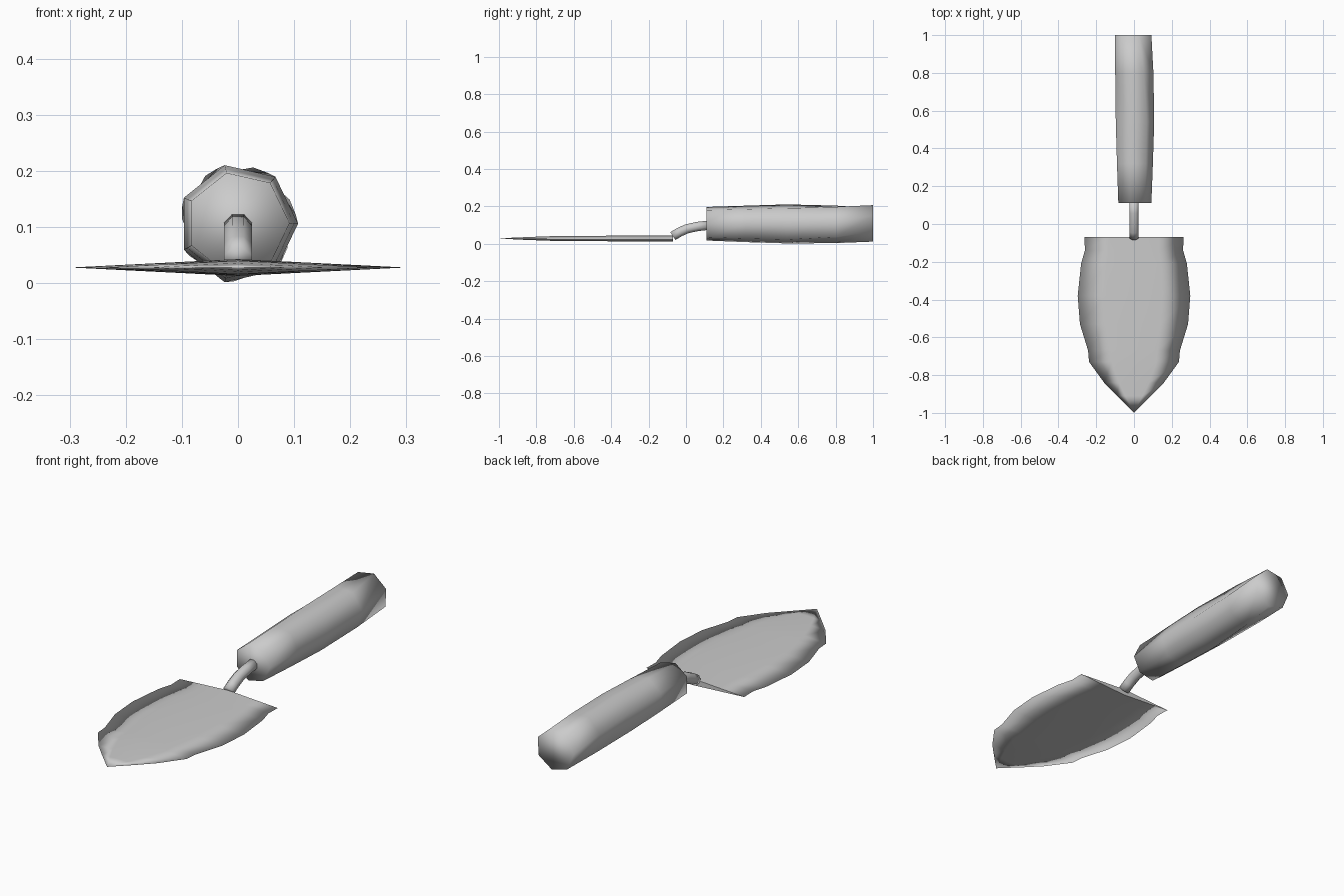
import bpy, bmesh, math
from mathutils import Vector

if "Cube" in bpy.data.objects:
    bpy.data.objects.remove(bpy.data.objects["Cube"])


def loft(name, rings, tip=None, sharp_start=False):
    """Skin closed rings in order; close with end caps or a tip point."""
    bm = bmesh.new()
    rows = [[bm.verts.new(p) for p in ring] for ring in rings]
    n = len(rows[0])
    for a, b in zip(rows, rows[1:]):
        for i in range(n):
            j = (i + 1) % n
            bm.faces.new((a[i], a[j], b[j], b[i]))
    start = bm.faces.new(rows[0])
    if tip:
        t = bm.verts.new(tip)
        for i in range(n):
            bm.faces.new((rows[-1][i], rows[-1][(i + 1) % n], t))
    else:
        bm.faces.new(rows[-1])
    for f in bm.faces:
        f.smooth = True
    if sharp_start:
        for e in start.edges:
            e.smooth = False
    bmesh.ops.recalc_face_normals(bm, faces=bm.faces[:])
    mesh = bpy.data.meshes.new(name)
    bm.to_mesh(mesh)
    bm.free()
    obj = bpy.data.objects.new(name, mesh)
    bpy.context.collection.objects.link(obj)
    return obj


def disc(y, z, r, sides, phase=0.0, tilt=0.0):
    """Polygon ring facing along y, leaning by tilt in the yz plane."""
    pts = []
    for i in range(sides):
        a = phase + math.tau * i / sides
        u, v = r * math.cos(a), r * math.sin(a)
        pts.append(Vector((u, y - v * math.sin(tilt), z + v * math.cos(tilt))))
    return pts


# Blade: thin diamond section following the leaf-shaped outline
outline = [  # y, half width, half thickness
    (-0.07, 0.262, 0.015), (-0.14, 0.26, 0.015), (-0.21, 0.28, 0.015),
    (-0.38, 0.298, 0.015), (-0.53, 0.286, 0.014), (-0.67, 0.243, 0.013),
    (-0.73, 0.238, 0.012), (-0.84, 0.158, 0.008), (-0.91, 0.09, 0.005),
]
section = [(1, 0), (0.5, 0.5), (0, 1), (-0.5, 0.5),
           (-1, 0), (-0.5, -0.5), (0, -1), (0.5, -0.5)]
loft("blade", [[(w * u, y, 0.028 + t * v) for u, v in section]
               for y, w, t in outline],
     tip=(0, -1, 0.029), sharp_start=True)

# Neck: bent rod from the blade up into the handle
path = [(-0.07, 0.041, 0.6), (-0.035, 0.062, 0.55), (0.005, 0.08, 0.4),
        (0.06, 0.092, 0.2), (0.13, 0.1, 0.1)]
loft("neck", [disc(y, z, 0.027, 8, math.pi / 8, t) for y, z, t in path])

# Handle: seven-sided grip, swelling in the middle, twisted at the butt
grip = [(0.11, 0.107, 0.092, 0), (0.32, 0.106, 0.1, 0), (0.54, 0.106, 0.107, 0),
        (0.8, 0.107, 0.104, 0.15), (1.0, 0.11, 0.1, 0.4)]
loft("handle", [disc(y, z, r, 7, a) for y, z, r, a in grip])
